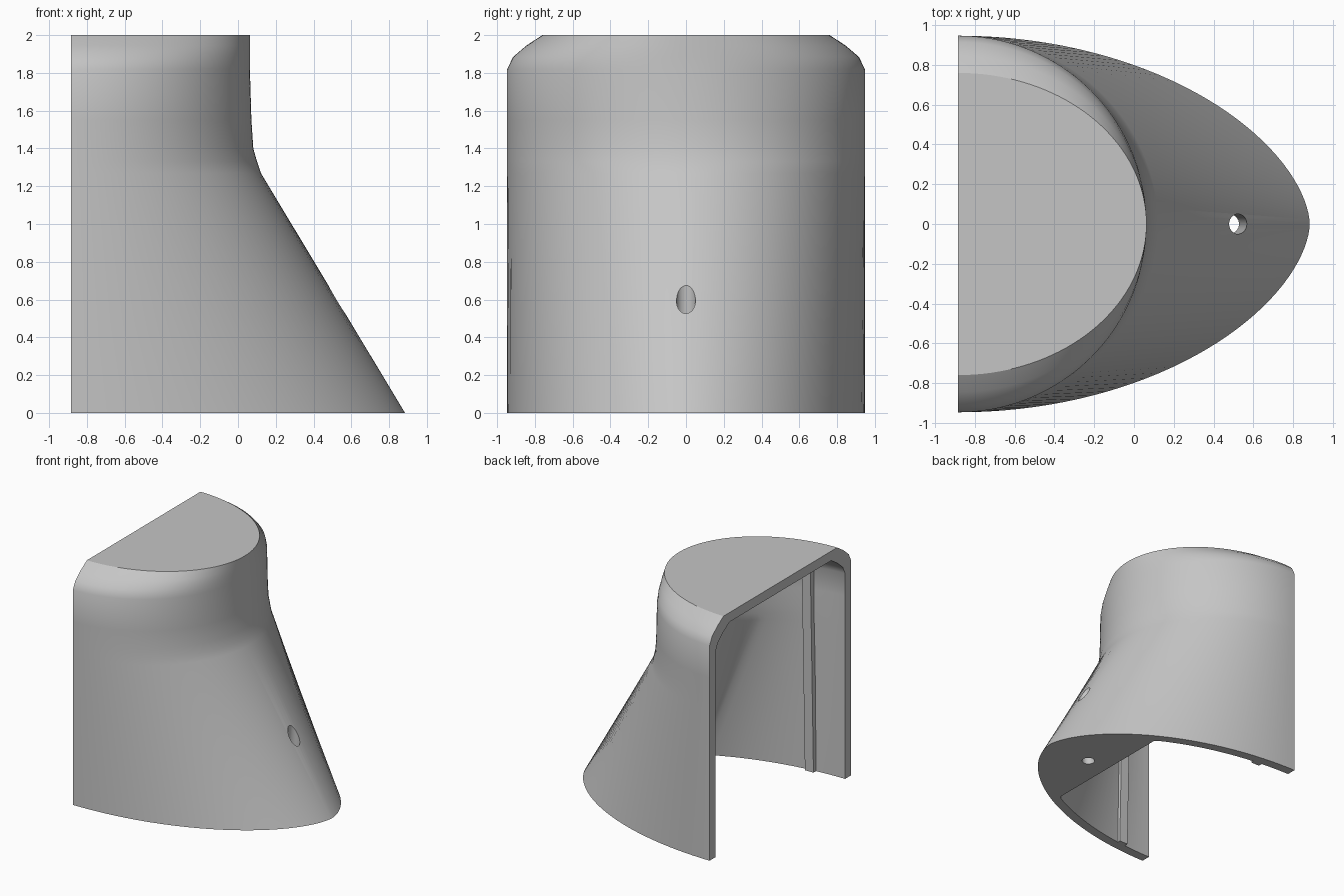
import bpy
import bmesh
import math
from mathutils import Vector

if "Cube" in bpy.data.objects:
    bpy.data.objects.remove(bpy.data.objects["Cube"], do_unlink=True)

BACK = -0.884
STEPS = 72
WALL = 0.08

grey = bpy.data.materials.new("plain grey")
grey.use_nodes = True
colour = (0.56, 0.56, 0.56, 1)
grey.diffuse_color = colour
grey.node_tree.nodes["Principled BSDF"].inputs["Base Color"].default_value = colour


def make_object(name, bm):
    bmesh.ops.recalc_face_normals(bm, faces=bm.faces)
    mesh = bpy.data.meshes.new(name)
    bm.to_mesh(mesh)
    bm.free()
    mesh.materials.append(grey)
    obj = bpy.data.objects.new(name, mesh)
    bpy.context.collection.objects.link(obj)
    return obj


def section(depth, half_width, power, limit, extend):
    """Half-oval outline from the right jamb round the nose to the left jamb."""
    pts = []
    for i in range(STEPS + 1):
        t = math.pi * (i / STEPS - 0.5)
        x = BACK + depth * max(math.cos(t), 0)
        y = math.copysign(half_width * abs(math.sin(t)) ** power, t)
        pts.append((min(x, limit), y))
    if extend:
        pts = [(BACK - extend, -half_width)] + pts + [(BACK - extend, half_width)]
    return pts


def loft(name, rows, toe_limit=9, extend=0):
    """Skin between outlines; the toe limit squares off those at floor level."""
    bm = bmesh.new()
    rings = [[bm.verts.new((x, y, z)) for x, y in
              section(d, w, p, toe_limit if z <= 0 else 9, extend)]
             for z, d, w, p in rows]
    for low, high in zip(rings, rings[1:]):
        for i in range(len(low)):
            j = (i + 1) % len(low)
            bm.faces.new((low[i], low[j], high[j], high[i]))
    bm.faces.new(rings[0])
    bm.faces.new(rings[-1])
    return make_object(name, bm)


# Height, depth, half width and roundness of each outline
outer_rows = [(0, 1.768, 0.947, 1.18), (1.27, 1.005, 0.947, 1.01),
              (1.33, 0.985, 0.947, 1), (1.4, 0.965, 0.947, 1),
              (1.55, 0.955, 0.947, 1), (1.82, 0.947, 0.947, 1),
              (1.885, 0.947, 0.915, 1), (1.945, 0.947, 0.845, 1), (2, 0.947, 0.76, 1)]
body = loft("hood_shell", outer_rows)

# Hollow, open to the back and below, leaving a solid toe
inner_rows = [(z - (WALL if z > 1.7 else 0), d - WALL, w - WALL, p)
              for z, d, w, p in outer_rows]
inner_rows.insert(0, (-0.1,) + inner_rows[0][1:])
hollow = loft("hollow_cutter", inner_rows, toe_limit=0.28, extend=0.2)

# Slightly tilted bolt hole through the toe
axis = Vector((0.045, 0, 0.6)).normalized()
bm = bmesh.new()
bmesh.ops.create_cone(bm, cap_ends=True, segments=32, radius1=0.05, radius2=0.05, depth=3)
bolt = make_object("bolt_hole_cutter", bm)
bolt.rotation_euler = axis.to_track_quat('Z', 'Y').to_euler()
bolt.location = (0.523, 0, 0.6)

bpy.context.view_layer.update()
for cutter in (hollow, bolt):
    cutter.hide_render = True
    mod = body.modifiers.new("cut", 'BOOLEAN')
    mod.operation = 'DIFFERENCE'
    mod.solver = 'EXACT'
    mod.object = cutter
    bpy.ops.object.select_all(action='DESELECT')
    bpy.context.view_layer.objects.active = body
    body.select_set(True)
    bpy.ops.object.modifier_apply(modifier=mod.name)
    bpy.data.objects.remove(cutter, do_unlink=True)
bpy.ops.object.shade_smooth_by_angle(angle=math.radians(28))

# Upright ribs on the inside of both walls
for side, name in ((1, "left_rib"), (-1, "right_rib")):
    bm = bmesh.new()
    rings = []
    for z, inner, outer in ((0, 0.82, 0.91), (1.88, 0.775, 0.83)):
        rings.append([bm.verts.new((x, side * y, z)) for x, y in
                      ((-0.62, inner), (-0.54, inner), (-0.54, outer), (-0.62, outer))])
    for i in range(4):
        j = (i + 1) % 4
        bm.faces.new((rings[0][i], rings[0][j], rings[1][j], rings[1][i]))
    bm.faces.new(rings[0])
    bm.faces.new(rings[1])
    make_object(name, bm)
